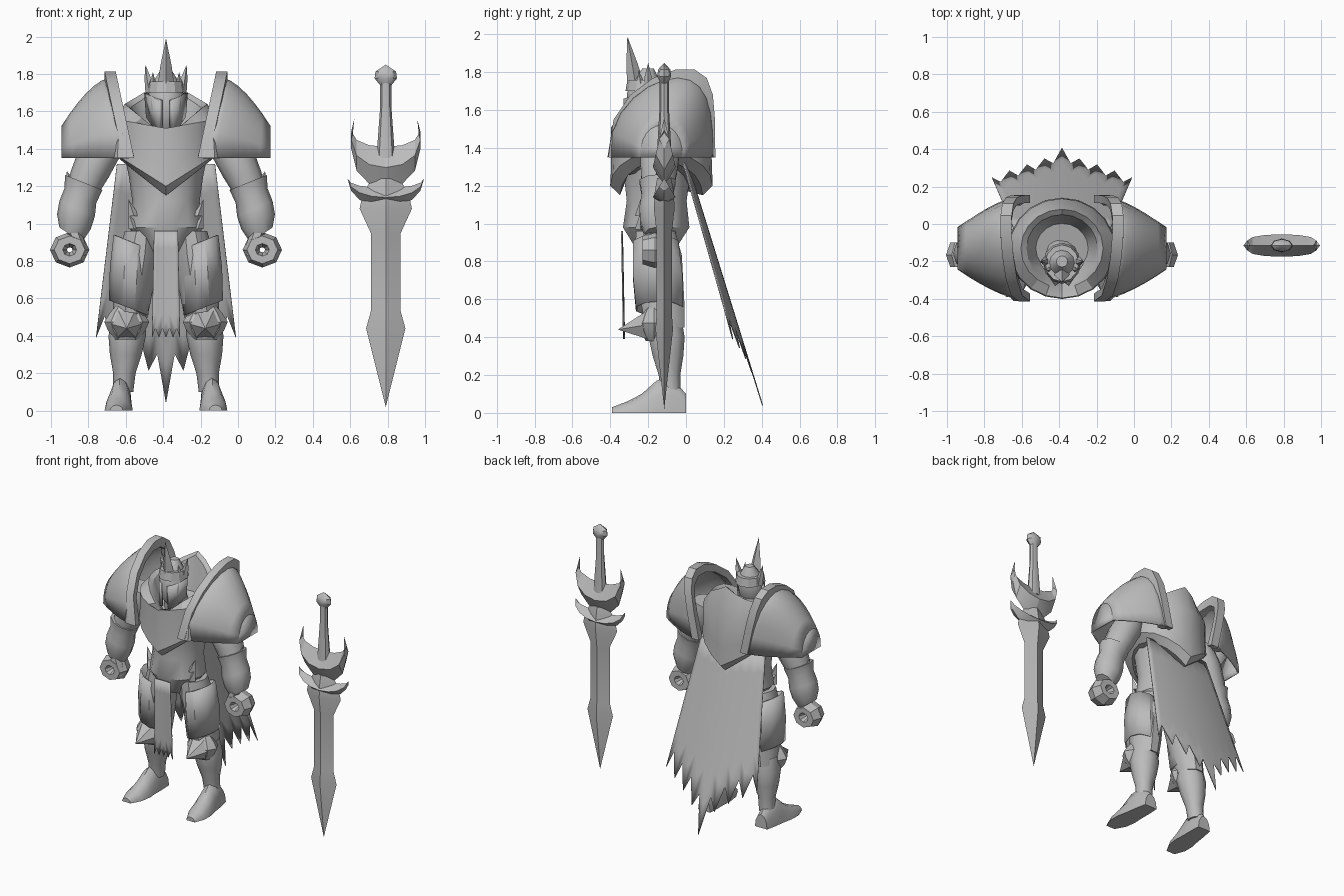
import bpy, bmesh
from math import sin, cos, pi, radians
from mathutils import Vector

if "Cube" in bpy.data.objects:
    bpy.data.objects.remove(bpy.data.objects["Cube"])

grey = bpy.data.materials.new("plain_grey")
grey.use_nodes = True
grey.diffuse_color = (0.5, 0.5, 0.5, 1)
grey.node_tree.nodes["Principled BSDF"].inputs["Base Color"].default_value = grey.diffuse_color

KNIGHT = Vector((-0.385, 0, 0))
SWORD = Vector((0.79, -0.115, 0))


def finish(name, bm, place, mirror, thick, crease):
    """Turn a bmesh into a shaded object, optionally mirrored left to right."""
    bmesh.ops.remove_doubles(bm, verts=bm.verts, dist=0.0005)
    bmesh.ops.recalc_face_normals(bm, faces=bm.faces)
    mesh = bpy.data.meshes.new(name)
    bm.to_mesh(mesh)
    bm.free()
    mesh.materials.append(grey)
    part = bpy.data.objects.new(name, mesh)
    part.location = place
    bpy.context.collection.objects.link(part)
    bpy.ops.object.select_all(action='DESELECT')
    part.select_set(True)
    bpy.context.view_layer.objects.active = part
    bpy.ops.object.shade_smooth_by_angle(angle=radians(crease))
    if mirror:
        part.modifiers.new("mirror", 'MIRROR')
    if thick:
        part.modifiers.new("thickness", 'SOLIDIFY').thickness = thick


def skin(name, rings, place=KNIGHT, mirror=False, caps=True, wrap=True, loop=False, thick=0, crease=40):
    """Bridge equal rings of points with quads."""
    bm = bmesh.new()
    rows = [[bm.verts.new(point) for point in ring] for ring in rings]
    count = len(rows[0])
    pairs = list(zip(rows, rows[1:]))
    if loop:
        pairs.append((rows[-1], rows[0]))
    for low, high in pairs:
        for i in range(count if wrap else count - 1):
            j = (i + 1) % count
            bm.faces.new((low[i], low[j], high[j], high[i]))
    if caps:
        bm.faces.new(rows[0])
        bm.faces.new(rows[-1])
    finish(name, bm, place, mirror, thick, crease)


def plate(name, outline, thick):
    bm = bmesh.new()
    bm.faces.new([bm.verts.new(point) for point in outline])
    finish(name, bm, KNIGHT, True, thick, 30)


def steps(count, end=1.0):
    return [end * i / count for i in range(count + 1)]


def oval(centre, across, deep, sides, tilt=0):
    x, y, z = centre
    angles = steps(sides, 2 * pi)[:-1]
    return [(x + across * cos(a), y + deep * sin(a), z + tilt * cos(a)) for a in angles]


def limb(name, start, end, radii, depth=1.0, sides=10, tilt=0, **options):
    """Oval rings spaced evenly from start to end."""
    start, end = Vector(start), Vector(end)
    spots = [start.lerp(end, t) for t in steps(len(radii) - 1)]
    rings = [oval(spot, r, r * depth, sides, tilt) for spot, r in zip(spots, radii)]
    skin(name, rings, **options)


# Torso and neck
limb("torso", (0, -.16, .84), (0, -.15, 1.4), [.1, .2, .18, .2, .23], depth=.9, sides=14)
limb("neck", (0, -.15, 1.4), (0, -.2, 1.6), [.1, .07])


# Breastplate: pointed hem front and back, collar low in front and high behind
def chest_ring(height, front_drop, back_drop, radius):
    ring = []
    for x, y, z in oval((0, 0, height), 1, 1, sides=20):
        drop = front_drop if y < 0 else back_drop
        ring.append((x * radius, y * radius * .95 - .13, z - drop * (1 - abs(x))))
    return ring


hem = [chest_ring(1.33, .18, .18, .23), chest_ring(1.38, .18, .18, .285)]
body = [chest_ring(1.44, .15, .1, .28), chest_ring(1.56, .05, 0, .28)]
collar = [chest_ring(1.64, .18, -.13, .22), chest_ring(1.62, .18, -.13, .19), chest_ring(1.5, .1, 0, .14)]
skin("breastplate", hem + body + collar, crease=30)

# Helm with crest spike, side horns and a slotted visor
limb("helm", (0, -.24, 1.5), (0, -.2, 1.82), [.03, .08, .09, .095, .07, .03], sides=12)
limb("brow_band", (0, -.21, 1.7), (0, -.21, 1.76), [.1, .09], depth=1.1, sides=12, crease=25)
limb("crest_spike", (0, -.26, 1.7), (0, -.31, 1.99), [.05, .03, 0], sides=4)
limb("helm_horn", (.08, -.2, 1.7), (.11, -.2, 1.85), [.03, .02, 0], sides=5, mirror=True)
limb("helm_small_horn", (.07, -.24, 1.74), (.07, -.25, 1.81), [.02, 0], sides=4, mirror=True)
plate("cheek_guard", [(.02, -.32, 1.66), (.1, -.2, 1.7), (.09, -.2, 1.57), (.05, -.27, 1.51), (.02, -.31, 1.5)], .02)

# Shoulder domes: arches that lean outward and shrink toward the tip
domes = []
for t in steps(6):
    half, rise, lean = .28 * (1 - .6 * t ** 1.5), .43 - .26 * t ** 1.6, .1 * (1 - t)
    arch = []
    for a in steps(12, pi):
        up = abs(sin(a)) ** .85
        sweep = .1 * (1 - t) * sin(a) ** 2
        arch.append((.2 + .36 * t + lean * up, half * cos(a) + sweep - .13, 1.35 + rise * up))
    domes.append(arch)
skin("shoulder_dome", domes, mirror=True, caps=False, wrap=False, thick=.01, crease=50)
plate("shoulder_tip", domes[-1], .01)

# Raised rim on the inner edge of each dome, its peak swept backward
rim = []
for a in steps(9, pi):
    up = abs(sin(a)) ** .8
    x, y, z = .2 + .1 * up, .285 * cos(a) + .13 * sin(a) ** 2 - .13, 1.35 + .47 * up
    outer, middle = Vector((y, z)), Vector((-.13, 1.4))
    inner = outer.lerp(middle, .15)
    rim.append([(x - .03, *outer), (x + .03, *outer), (x + .03, *inner), (x - .03, *inner)])
skin("shoulder_rim", rim, mirror=True, crease=30)

# Curled hooks at the rim ends
for side, hook_y in (("front", -.39), ("back", .12)):
    limb("shoulder_hook_" + side, (.24, hook_y, 1.35), (.25, hook_y, 1.47), [.04, .03, .02, 0],
         depth=.6, sides=6, mirror=True)

# Arms, flared bracers and gripping fists
limb("upper_arm", (.3, -.13, 1.5), (.46, -.15, 1.15), [.09, .11, .1, .08], tilt=.02, mirror=True)
limb("bracer", (.44, -.15, 1.22), (.51, -.16, .94), [.1, .085, .095, .09, .06], tilt=.04, mirror=True)
limb("bracer_spike", (.5, -.15, 1.2), (.53, -.15, 1.28), [.04, 0], sides=4, mirror=True)
fist = []
for a in steps(8, 2 * pi)[:-1]:
    ring = oval((.06, 0, 0), .045, .075, sides=6)
    fist.append([(.515 + r * cos(a), y - .165, .86 + r * sin(a) * .9) for r, y, z in ring])
skin("fist", fist, mirror=True, caps=False, loop=True, crease=30)
limb("thumb", (.49, -.19, .95), (.45, -.2, .83), [.04, .04, .02], sides=6, mirror=True)

# Thighs with overlapping plates, knee guards and shins
limb("thigh", (.13, -.16, .96), (.2, -.11, .45), [.09, .11, .105, .1, .09], depth=1.2, mirror=True)
limb("thigh_plate", (.18, -.16, .9), (.2, -.14, .55), [.1, .11, .105], depth=1.25, tilt=.04,
     mirror=True, caps=False, thick=.01)
limb("shin", (.2, -.11, .5), (.23, -.08, .1), [.09, .1, .085, .06, .055], mirror=True)
limb("knee_guard", (.21, -.17, .57), (.21, -.17, .38), [.05, .09, .12, .1, .06], depth=.7, sides=8, mirror=True, crease=20)
base = [(x, -.18, .47 + y) for x, y, z in oval((.21, 0, 0), .11, .1, sides=6)]
skin("knee_spike", [base, [(.21, -.36, .44)] * len(base)], mirror=True, caps=False, crease=20)

# Boots: half ovals from heel to toe
boot = []
for t, half, height in zip(steps(5), [.05, .06, .065, .075, .07, .035], [.1, .19, .17, .1, .06, .03]):
    boot.append([(.235 + .03 * t + half * cos(a), -.39 * t, height * sin(a)) for a in steps(6, pi)])
skin("boot", boot, mirror=True)

# Belt hooks at the waist
for drop in (0, .07):
    limb("waist_hook", (.17, -.24, 1.04 - drop), (.2, -.24, 1.13 - drop), [.03, 0], sides=4, mirror=True)


# Torn cloth: straight at the top, jagged along the hem
def cloth(name, width, low, spread, notch, teeth, top, top_scale, depth):
    rows = []
    for fall in steps(6):
        row = []
        for i, t in enumerate(steps(teeth)):
            hem_z = low + spread * t ** .5 + notch * (i % 2)
            x = width * t * (top_scale + (1 - top_scale) * fall)
            z = top + (hem_z - top) * fall
            row.append((x, depth(x, z), z))
        rows.append(row)
    skin(name, rows, mirror=True, caps=False, wrap=False, thick=.006)


cloth("cape", width=.375, low=.04, spread=.35, notch=.14, teeth=8, top=1.32, top_scale=.7,
      depth=lambda x, z: .42 - .31 * z - .35 * x * x)
cloth("loincloth", width=.075, low=.39, spread=0, notch=.05, teeth=4, top=.96, top_scale=.85,
      depth=lambda x, z: -.32 - .02 * z - x * x)

# Sword: pommel, grip and a diamond-section blade
limb("sword_pommel", (0, 0, 1.74), (0, 0, 1.85), [.03, .06, .055, 0], depth=.6, sides=8, place=SWORD)
limb("sword_grip", (0, 0, 1.76), (0, 0, 1.35), [.03, .03, .04, .05], depth=.8, sides=8, place=SWORD)
profile = [(1.24, .07), (1.17, .12), (1.08, .14), (.95, .08), (.53, .08), (.44, .105), (.02, 0)]
blade = [oval((0, 0, z), half, half * .25 + .02 * (half > 0), sides=4) for z, half in profile]
skin("sword_blade", blade, place=SWORD, crease=25)


# Crossguards: diamond sections that curl up into horns
def guard(name, reach, curl, middle, rise, half):
    sections = []
    for t in steps(4):
        x, z, size = reach * sin(curl * t), middle + rise * t * t, 1 - t * t
        sections.append([(x, 0, z - half * size), (x, -.06 * size, z), (x, 0, z + half * size), (x, .06 * size, z)])
    skin(name, sections, place=SWORD, mirror=True, crease=25)


guard("upper_guard", reach=.185, curl=2, middle=1.3, rise=.26, half=.11)
guard("lower_guard", reach=.205, curl=1.5, middle=1.14, rise=.1, half=.05)
